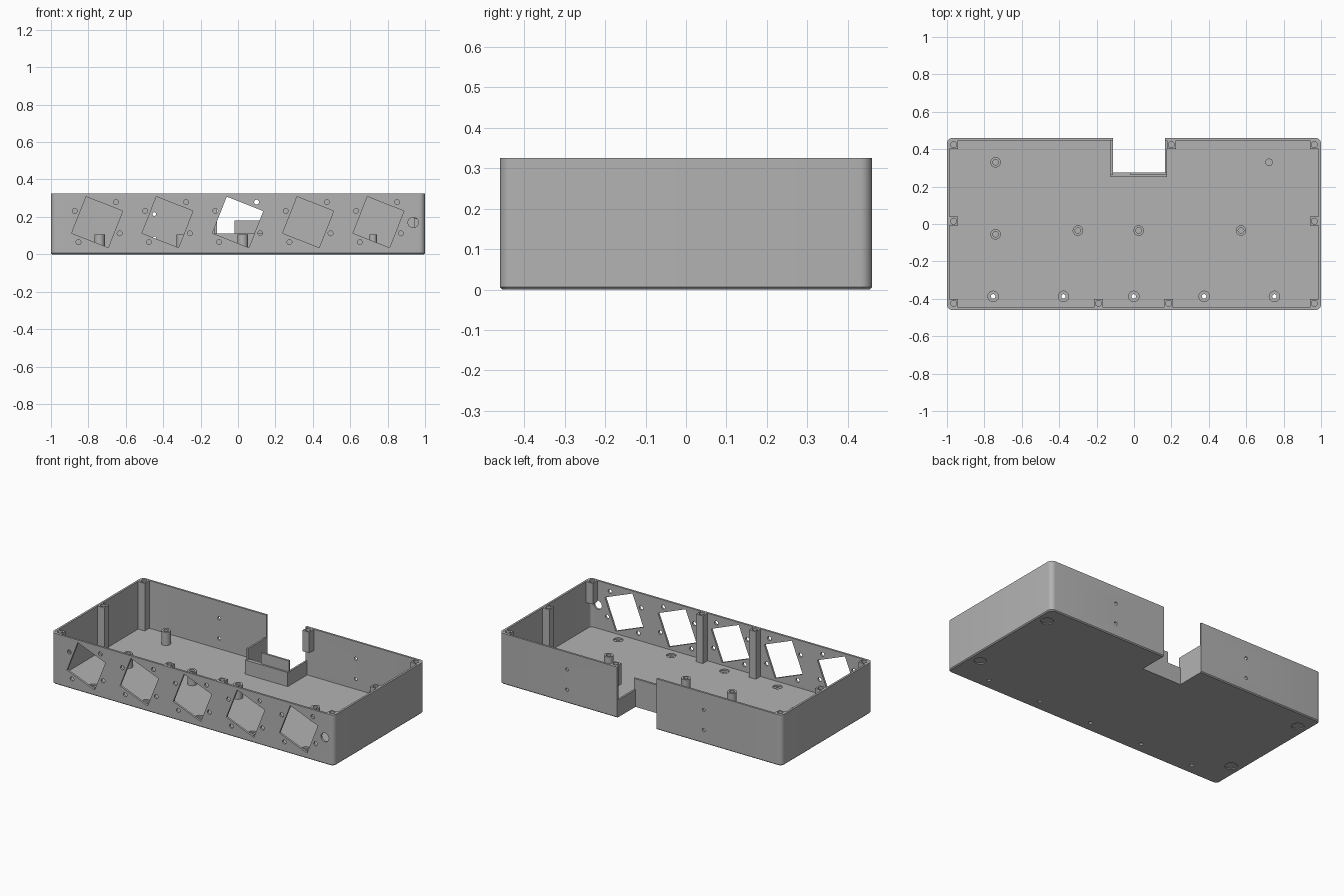
import bpy, bmesh, math
from mathutils import Matrix, Vector

if "Cube" in bpy.data.objects:
    bpy.data.objects.remove(bpy.data.objects["Cube"], do_unlink=True)

grey = bpy.data.materials.new("plain_grey")
grey.use_nodes = True
grey.diffuse_color = (0.45, 0.45, 0.45, 1)
grey.node_tree.nodes["Principled BSDF"].inputs["Base Color"].default_value = (0.45, 0.45, 0.45, 1)

W, D, H = 1.0, 0.46, 0.325      # half width, half depth, height
WALL, FLOOR = 0.013, 0.02


def add_box(bm, x, y, z, turn=0):
    """Box from (min, max) ranges, optionally turned about its own y axis."""
    lo, hi = Vector((x[0], y[0], z[0])), Vector((x[1], y[1], z[1]))
    m = (Matrix.Translation((lo + hi) / 2) @ Matrix.Rotation(turn, 4, 'Y')
         @ Matrix.Diagonal((*(hi - lo), 1)))
    return bmesh.ops.create_cube(bm, size=1, matrix=m)["verts"]


def add_rod(bm, centre, r, length, along_y=False, sides=24):
    m = Matrix.Translation(centre)
    if along_y:
        m = m @ Matrix.Rotation(math.pi / 2, 4, 'X')
    bmesh.ops.create_cone(bm, cap_ends=True, segments=sides, radius1=r, radius2=r,
                          depth=length, matrix=m)


def make(name, bm):
    me = bpy.data.meshes.new(name)
    bm.to_mesh(me)
    bm.free()
    me.materials.append(grey)
    ob = bpy.data.objects.new(name, me)
    bpy.context.collection.objects.link(ob)
    return ob


def activate(ob):
    bpy.ops.object.select_all(action='DESELECT')
    ob.select_set(True)
    bpy.context.view_layer.objects.active = ob


def cut(ob, bm):
    """Subtract the cutter and throw it away."""
    cutter = make("cutter", bm)
    cutter.hide_render = True
    mod = ob.modifiers.new("cut", 'BOOLEAN')
    mod.operation, mod.solver, mod.object = 'DIFFERENCE', 'EXACT', cutter
    activate(ob)
    bpy.ops.object.modifier_apply(modifier=mod.name)
    bpy.data.objects.remove(cutter, do_unlink=True)


def smooth(ob):
    activate(ob)
    bpy.ops.object.shade_smooth_by_angle(angle=math.radians(30))


def rounded_block(half_w, half_d, z, r):
    bm = bmesh.new()
    add_box(bm, (-half_w, half_w), (-half_d, half_d), z)
    upright = [e for e in bm.edges if abs(e.verts[0].co.z - e.verts[1].co.z) > 0.01]
    bmesh.ops.bevel(bm, geom=upright, offset=r, segments=6, profile=0.5, affect='EDGES')
    return bm


# Outer tray with rounded corners and a small chamfer under the floor
bm = rounded_block(W, D, (0, H), 0.03)
rim = [e for e in bm.edges if all(v.co.z < 0.001 for v in e.verts)]
bmesh.ops.bevel(bm, geom=rim, offset=0.006, segments=1, affect='EDGES')
tray = make("tray", bm)
cut(tray, rounded_block(W - WALL, D - WALL, (FLOOR, 1), 0.018))

# Notch through the rear wall and floor
NX0, NX1, NY = -0.113, 0.165, 0.275
bm = bmesh.new()
add_box(bm, (NX0, NX1), (NY, 1), (-1, 1))
cut(tray, bm)

# Front windows with their screw holes, side hole, rear holes
centres = [-0.753 + 0.376 * i for i in range(5)]
bm = bmesh.new()
for cx in centres:
    add_box(bm, (cx - 0.105, cx + 0.105), (-0.5, -0.42), (0.067, 0.277), math.radians(21.5))
    for dx, dz in ((0.12, -0.06), (0.1, 0.107)):
        for s in (1, -1):
            add_rod(bm, (cx + s * dx, -D, 0.172 + s * dz), 0.013, 0.08, True)
add_rod(bm, (0.937, -D, 0.17), 0.028, 0.08, True)
for x in (-0.447, 0.52):
    for z in (0.085, 0.215):
        add_rod(bm, (x, D, z), 0.01, 0.08, True)
cut(tray, bm)

# Floor holes, their counterbores, and shallow foot recesses
bm = bmesh.new()
for cx in centres:
    add_rod(bm, (cx, -0.387, 0), 0.012, 0.1)
cut(tray, bm)
bm = bmesh.new()
for cx in centres:
    add_rod(bm, (cx, -0.387, 0.035), 0.028, 0.05)
for x in (-0.93, 0.93):
    for y in (-0.25, 0.34):
        add_rod(bm, (x, y, 0), 0.036, 0.012, sides=32)
cut(tray, bm)
smooth(tray)

# Low walls around the notch, with a raised thin plate
bm = bmesh.new()
add_box(bm, (NX0 - 0.012, NX1 + 0.012), (0.25, NY), (0.01, 0.11))
notch_wall = make("notch_wall", bm)
for name, x, top in (("notch_side_right", (NX0 - 0.012, NX0), 0.18),
                     ("notch_side_left", (NX1, NX1 + 0.012), 0.11)):
    bm = bmesh.new()
    add_box(bm, x, (NY - 0.013, D - 0.002), (0.01, top))
    make(name, bm)
bm = bmesh.new()
add_box(bm, (-0.02, NX1 + 0.012), (0.262, NY), (0.1, 0.18))
make("notch_plate", bm)

# Lid screw posts: (x, y, bottom)
P = 0.024
posts = [(s * 0.964, y, FLOOR - 0.005) for s in (-1, 1) for y in (0.424, 0.015, -0.424)]
posts.remove((0.964, -0.424, FLOOR - 0.005))
posts += [(0.964, -0.424, 0.19), (0.2, 0.424, 0.19),
          (-0.19, -0.424, FLOOR - 0.005), (0.185, -0.424, FLOOR - 0.005)]
for i, (x, y, z) in enumerate(posts):
    bm = bmesh.new()
    add_box(bm, (x - P, x + P), (y - P, y + P), (z, H - 0.001))
    post = make(f"lid_post_{i + 1}", bm)
    bm = bmesh.new()
    add_rod(bm, (x, y, H), 0.016, 0.12)
    cut(post, bm)
    smooth(post)

# Board standoffs with pilot holes, and one plain peg
for i, (x, y) in enumerate([(-0.74, 0.33), (-0.74, -0.055), (-0.3, -0.035),
                            (0.025, -0.035), (0.572, -0.035)]):
    bm = bmesh.new()
    add_rod(bm, (x, y, 0.06), 0.028, 0.09)
    standoff = make(f"standoff_{i + 1}", bm)
    bm = bmesh.new()
    add_rod(bm, (x, y, 0.105), 0.015, 0.12)
    cut(standoff, bm)
    smooth(standoff)
bm = bmesh.new()
add_rod(bm, (0.722, 0.33, 0.06), 0.02, 0.09)
smooth(make("peg", bm))
